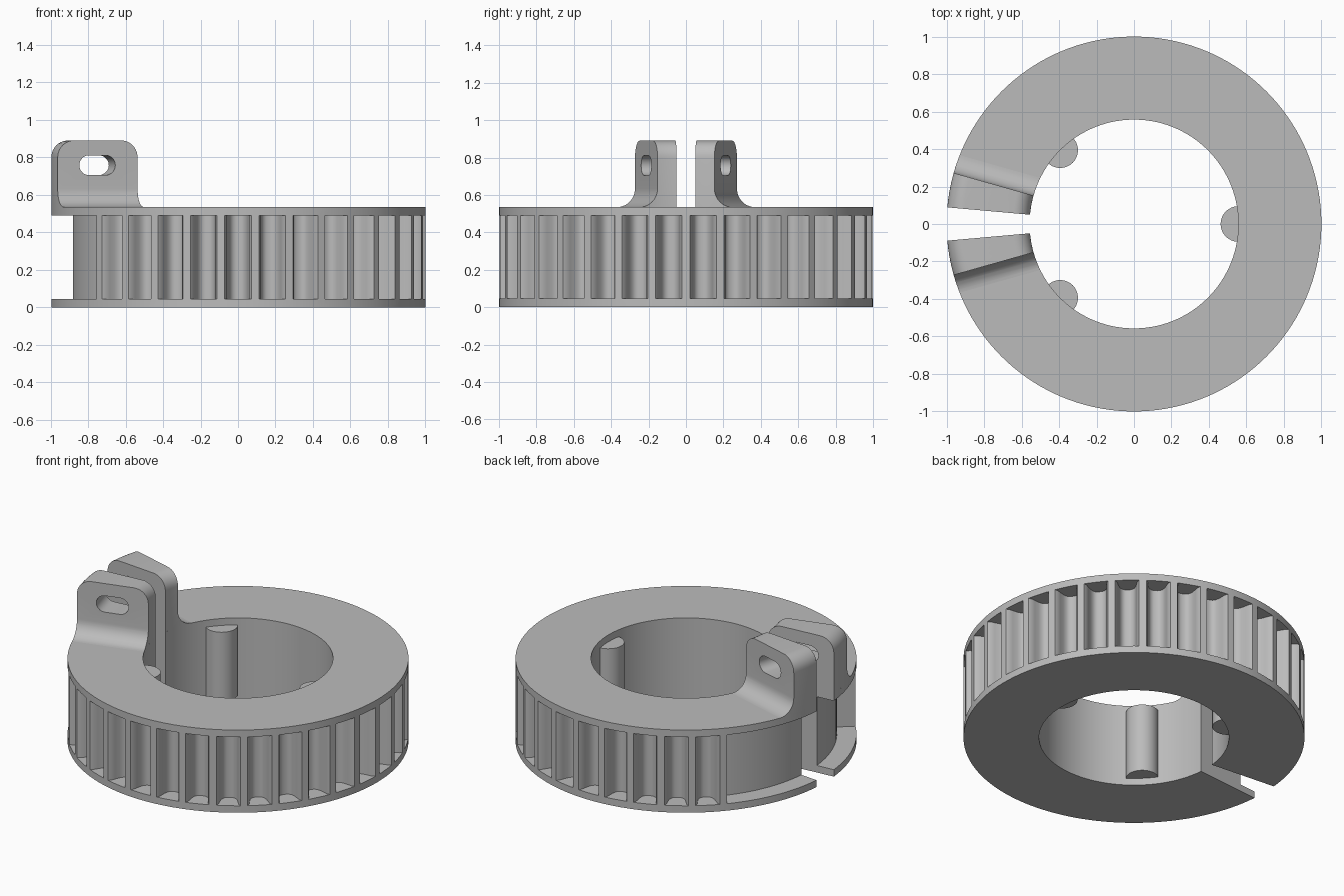
import bpy, bmesh
from math import sin, cos, pi, radians
from mathutils import Matrix, Vector

cube = bpy.data.objects.get("Cube")
if cube:
    bpy.data.objects.remove(cube, do_unlink=True)

R_OUT, R_IN, R_CORE = 1.0, 0.557, 0.885
TOP, FLANGE, POCKET_TOP, LUG_TOP = 0.535, 0.045, 0.49, 0.89
GAP = 5.1             # half angle of the split, degrees
LUG_ANGLE = 164.2     # direction of the outer lug face
PITCH = 360 / 34

grey = bpy.data.materials.new("Light grey")
grey.use_nodes = True
grey.diffuse_color = (0.5, 0.5, 0.5, 1)
grey.node_tree.nodes["Principled BSDF"].inputs["Base Color"].default_value = (0.5, 0.5, 0.5, 1)


def finish(bm, name):
    bmesh.ops.recalc_face_normals(bm, faces=bm.faces)
    mesh = bpy.data.meshes.new(name)
    bm.to_mesh(mesh)
    bm.free()
    mesh.materials.append(grey)
    obj = bpy.data.objects.new(name, mesh)
    bpy.context.collection.objects.link(obj)
    return obj


def skin(bm, rings):
    """Join a row of equal closed outlines into a capped solid."""
    rows = [[bm.verts.new(p) for p in ring] for ring in rings]
    n = len(rows[0])
    for a, b in zip(rows, rows[1:]):
        for i in range(n):
            j = (i + 1) % n
            bm.faces.new((a[i], a[j], b[j], b[i]))
    bm.faces.new(rows[0])
    bm.faces.new(rows[-1])


def revolve(name, profile, start, end, steps):
    bm = bmesh.new()
    angles = [radians(start + (end - start) * i / steps) for i in range(steps + 1)]
    skin(bm, [[(r * cos(a), r * sin(a), z) for r, z in profile] for a in angles])
    return finish(bm, name)


def prisms(name, outline, low, high, frames):
    bm = bmesh.new()
    for m in frames:
        skin(bm, [[m @ Vector((x, y, c)) for x, y in outline] for c in (low, high)])
    return finish(bm, name)


def arc(cx, cy, r, start, end, steps=10):
    return [(cx + r * cos(radians(start + (end - start) * i / steps)),
             cy + r * sin(radians(start + (end - start) * i / steps)))
            for i in range(steps + 1)]


def rect(r0, r1, z0, z1):
    return [(r0, z0), (r1, z0), (r1, z1), (r0, z1)]


def apply_modifiers(obj):
    graph = bpy.context.evaluated_depsgraph_get()
    mesh = bpy.data.meshes.new_from_object(obj.evaluated_get(graph))
    obj.modifiers.clear()
    obj.data = mesh


def boolean(obj, tool, operation):
    mod = obj.modifiers.new("Boolean", "BOOLEAN")
    mod.operation, mod.solver, mod.object = operation, "EXACT", tool
    apply_modifiers(obj)
    bpy.data.objects.remove(tool, do_unlink=True)


def turn(degrees):
    return Matrix.Rotation(radians(degrees), 4, "Z")


# Split ring
ring = revolve("pulley_ring", rect(R_IN, R_OUT, 0, TOP), GAP - 180, 180 - GAP, 140)

# Belt pockets around the rim
half = [(0.073, 1.0), (0.06, 0.98), (0.055, 0.955), (0.049, 0.925),
        (0.04, 0.903), (0.027, 0.89), (0.012, R_CORE)]
side = [(1.03, 0.073)] + [(r, w) for w, r in half]
outline = side + [(r, -w) for r, w in reversed(side)]
angles = [s * PITCH * (k + 0.5) for k in range(13) for s in (1, -1)]
boolean(ring, prisms("pocket_cutter", outline, FLANGE, POCKET_TOP,
                     [turn(a) for a in angles]), "DIFFERENCE")

# Plain recess between the flanges beside the split
boolean(ring, revolve("recess_cutter", rect(R_CORE, 1.1, FLANGE, POCKET_TOP),
                      139, 221, 32), "DIFFERENCE")

# Ribs on the bore
boolean(ring, prisms("bore_ribs", arc(R_IN, 0, 0.095, 0, 348.75, 31), FLANGE, POCKET_TOP,
                     [turn(a) for a in (0, 135, -135)]), "UNION")

# Clamp lug: rounded block swept round the axis, trimmed to a filleted side
c = 0.09
block = ([(R_IN, TOP), (R_OUT, TOP)]
         + arc(R_OUT - c, LUG_TOP - c, c, 0, 90)
         + arc(R_IN + c, LUG_TOP - c, c, 90, 180))
lug = revolve("clamp_lug_left", block, 180 - GAP, 140, 16)

u = turn(LUG_ANGLE) @ Vector((1, 0, 0))
v = turn(LUG_ANGLE) @ Vector((0, 1, 0))
up = Vector((0, 0, 1))


def frame(x, y, z):
    return Matrix((x, y, z)).transposed().to_4x4()


f = 0.1
trim = [(0.5, TOP - 0.05), (-f, TOP - 0.05)] + arc(-f, TOP + f, f, -90, 0) + [(0, 1), (0.5, 1)]
boolean(lug, prisms("lug_trim", trim, 0.3, 1.2, [frame(v, up, u)]), "INTERSECT")

# Bolt slot
s = 0.053
slot = arc(0.88 - s, 0.758, s, -90, 90) + arc(0.68 + s, 0.758, s, 90, 270)
boolean(lug, prisms("slot_cutter", slot, -0.4, 0.3, [frame(u, up, -v)]), "DIFFERENCE")

# Matching lug on the other side of the split
bm = bmesh.new()
bm.from_mesh(lug.data)
bmesh.ops.scale(bm, vec=(1, -1, 1), verts=bm.verts)
other = finish(bm, "clamp_lug_right")

# Smooth curved faces, keep the edges crisp
bpy.ops.object.select_all(action="DESELECT")
for obj in (ring, lug, other):
    obj.data.materials.clear()
    obj.data.materials.append(grey)
    obj.select_set(True)
bpy.context.view_layer.objects.active = ring
bpy.ops.object.shade_smooth_by_angle(angle=radians(30))
